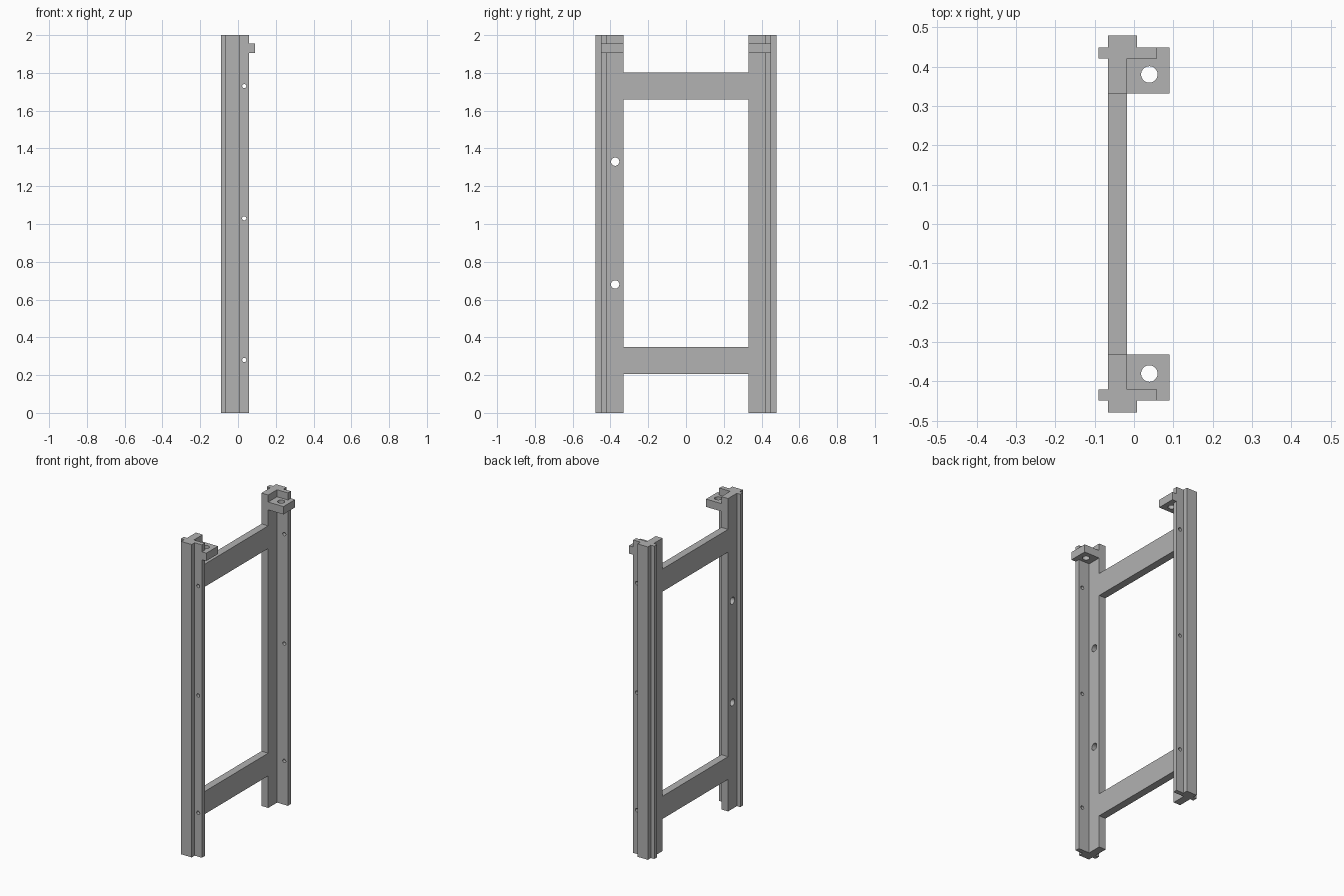
import bpy, bmesh
from mathutils import Matrix

cube = bpy.data.objects.get("Cube")
if cube:
    bpy.data.objects.remove(cube, do_unlink=True)

gray = bpy.data.materials.new("plain gray")
gray.use_nodes = True
COLOR = (0.445, 0.445, 0.445, 1)
gray.diffuse_color = COLOR
gray.node_tree.nodes["Principled BSDF"].inputs["Base Color"].default_value = COLOR

# Section lines across the frame (x) and along its depth (y)
LIP, BACK, WEB, NOSE, FLANGE, TAB = -0.09, -0.066, -0.018, 0.008, 0.059, 0.09
INNER, FLANGE_IN, FLANGE_OUT, OUTER = 0.331, 0.42, 0.449, 0.479


def finish(name, bm):
    bmesh.ops.recalc_face_normals(bm, faces=bm.faces)
    mesh = bpy.data.meshes.new(name)
    bm.to_mesh(mesh)
    bm.free()
    mesh.materials.append(gray)
    obj = bpy.data.objects.new(name, mesh)
    bpy.context.collection.objects.link(obj)
    return obj


def extrude(name, outline, bottom, top, side=1):
    """Raise an x/y outline from bottom to top; side mirrors it in y."""
    bm = bmesh.new()
    face = bm.faces.new([bm.verts.new((x, y * side, bottom)) for x, y in outline])
    moved = bmesh.ops.extrude_face_region(bm, geom=[face])["geom"]
    verts = [v for v in moved if isinstance(v, bmesh.types.BMVert)]
    bmesh.ops.translate(bm, verts=verts, vec=(0, 0, top - bottom))
    return finish(name, bm)


def drill(obj, holes):
    """Cut round holes, each given as (centre, axis, radius)."""
    bm = bmesh.new()
    for centre, axis, radius in holes:
        turn = {"X": Matrix.Rotation(1.5707963, 4, "Y"),
                "Y": Matrix.Rotation(1.5707963, 4, "X"),
                "Z": Matrix.Identity(4)}[axis]
        bmesh.ops.create_cone(bm, cap_ends=True, segments=32, radius1=radius,
                              radius2=radius, depth=0.12,
                              matrix=Matrix.Translation(centre) @ turn)
    cutter = finish("hole_cutter", bm)
    cutter.hide_render = True
    mod = obj.modifiers.new("holes", "BOOLEAN")
    mod.operation, mod.solver, mod.object = "DIFFERENCE", "EXACT", cutter
    bpy.context.view_layer.objects.active = obj
    bpy.ops.object.modifier_apply(modifier=mod.name)
    bpy.data.objects.remove(cutter, do_unlink=True)


# Cross-shaped post section, and the tab that sits in its inner corner
post = [(BACK, INNER), (WEB, INNER), (WEB, FLANGE_IN), (FLANGE, FLANGE_IN),
        (FLANGE, FLANGE_OUT), (NOSE, FLANGE_OUT), (NOSE, OUTER), (BACK, OUTER),
        (BACK, FLANGE_OUT), (LIP, FLANGE_OUT), (LIP, FLANGE_IN), (BACK, FLANGE_IN)]
tab = [(WEB, INNER), (TAB, INNER), (TAB, FLANGE_OUT), (FLANGE, FLANGE_OUT),
       (FLANGE, FLANGE_IN), (WEB, FLANGE_IN)]

for place, side in (("front", -1), ("back", 1)):
    upright = extrude(place + "_post", post, 0, 2, side)
    holes = [((0.033, 0.435 * side, z), "Y", 0.011) for z in (0.28, 1.03, 1.73)]
    if side < 0:  # larger holes through the web of the front post
        holes += [((-0.042, -0.375, z), "X", 0.022) for z in (0.68, 1.33)]
    drill(upright, holes)

    mount = extrude(place + "_mounting_tab", tab, 1.905, 1.955, side)
    drill(mount, [((0.039, 0.38 * side, 1.93), "Z", 0.021)])

# Cross rails flush with the post webs
rail = [(BACK, -INNER), (WEB, -INNER), (WEB, INNER), (BACK, INNER)]
extrude("lower_rail", rail, 0.205, 0.35)
extrude("upper_rail", rail, 1.658, 1.803)
